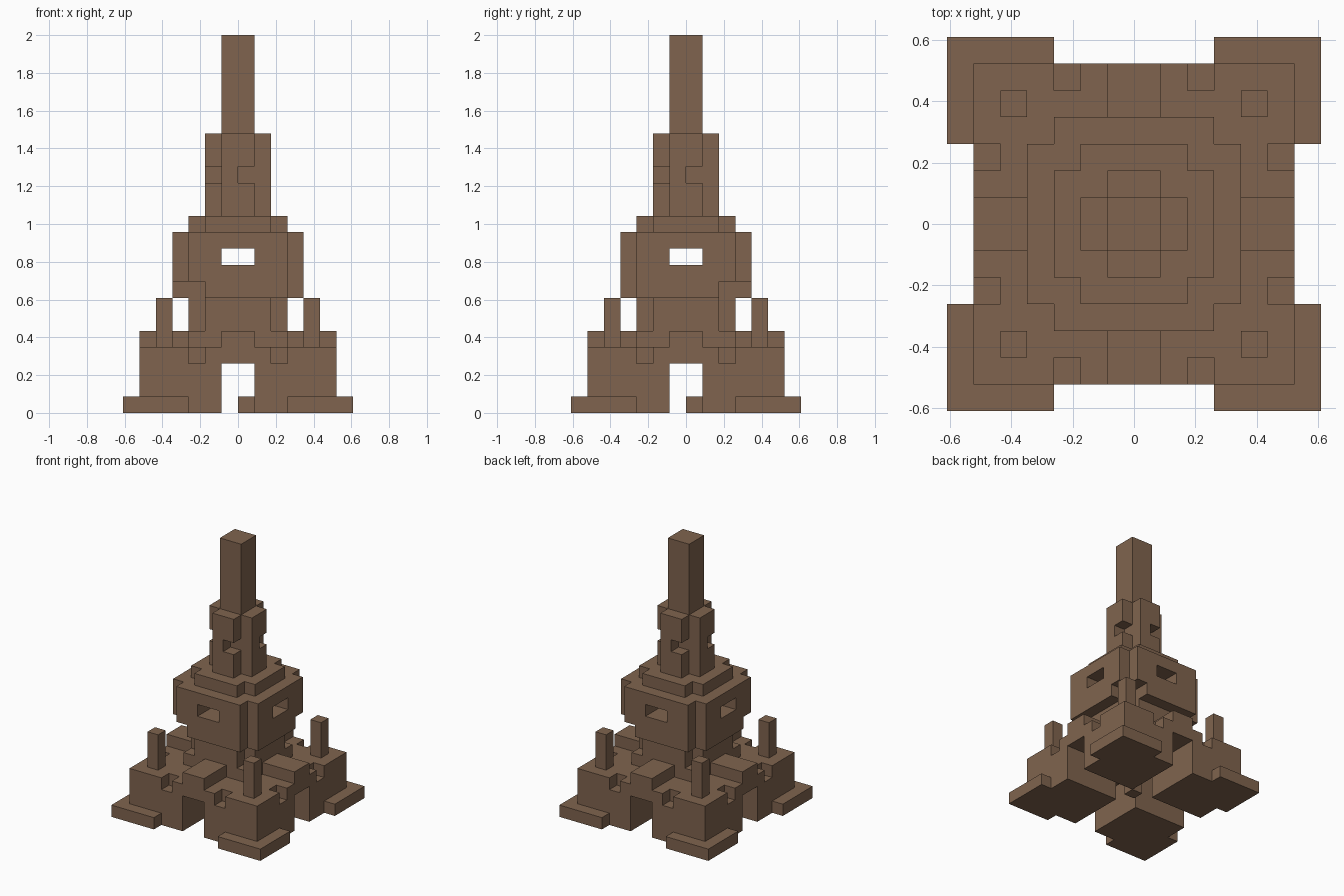
import bpy
import bmesh
from itertools import product
from mathutils import Vector

cube = bpy.data.objects.get("Cube")
if cube:
    bpy.data.objects.remove(cube, do_unlink=True)

U = 2 / 23  # size of one block

brown = bpy.data.materials.new("warm_brown")
brown.use_nodes = True
colour = (0.215, 0.127, 0.077, 1)
brown.diffuse_color = colour
brown.node_tree.nodes["Principled BSDF"].inputs["Base Color"].default_value = colour


def cells(box):
    """Unit blocks inside a box given as (x0, x1, y0, y1, z0, z1)."""
    x0, x1, y0, y1, z0, z1 = box
    return set(product(range(x0, x1), range(y0, y1), range(z0, z1)))


def turned(box, quarters):
    """The box turned about the vertical axis by quarter turns."""
    x0, x1, y0, y1, z0, z1 = box
    for _ in range(quarters):
        x0, x1, y0, y1 = -y1, -y0, x0, x1
    return x0, x1, y0, y1, z0, z1


def cross(r, z0, z1):
    """A square of half width r with one block missing at each corner."""
    return [(-r, r, 1 - r, r - 1, z0, z1), (1 - r, r - 1, -r, r, z0, z1)]


def build(name, solids, cuts=()):
    """Make one closed block mesh from solid boxes minus cut boxes."""
    filled = set().union(*map(cells, solids))
    for cut in cuts:
        filled -= cells(cut)
    bm = bmesh.new()
    for cell in sorted(filled):
        centre = Vector(cell) + Vector((0.5, 0.5, 0.5))
        for axis, sign in product(range(3), (-1, 1)):
            n = Vector((0, 0, 0))
            n[axis] = sign
            if tuple(int(a + b) for a, b in zip(cell, n)) in filled:
                continue
            a = Vector((0, 0, 0))
            a[(axis + 1) % 3] = 0.5
            b = n.cross(a)
            mid = centre + n * 0.5
            corners = (mid + a + b, mid - a + b, mid - a - b, mid + a - b)
            bm.faces.new([bm.verts.new(c * U) for c in corners])
    bmesh.ops.remove_doubles(bm, verts=bm.verts, dist=0.001)
    bmesh.ops.recalc_face_normals(bm, faces=bm.faces)
    mesh = bpy.data.meshes.new(name)
    bm.to_mesh(mesh)
    bm.free()
    mesh.materials.append(brown)
    obj = bpy.data.objects.new(name, mesh)
    bpy.context.collection.objects.link(obj)


# Four legs with feet, notched tops and posts, and the arches between them
corner_names = ("back_left", "back_right", "front_right", "front_left")
side_names = ("left", "back", "right", "front")
for q in range(4):
    leg = [(1, 6, 1, 6, 0, 4), (3, 7, 3, 7, 0, 1)]
    notches = [(2, 3, 5, 6, 3, 4), (5, 6, 2, 3, 3, 4)]
    build(corner_names[q] + "_leg", [turned(b, q) for b in leg],
          [turned(b, q) for b in notches])
    build(corner_names[q] + "_post", [turned((4, 5, 4, 5, 4, 7), q)])
    build(side_names[q] + "_arch", [turned((3, 6, -1, 1, 3, 5), q)])

# Small block on the floor under the arches
build("floor_block", [(0, 1, 0, 1, 0, 1)])

# Core standing on the arches
build("core", [(-3, 3, -3, 3, 4, 5), (-1, 1, -1, 1, 3, 4)] + cross(3, 5, 7))

# Wide gallery with a window on each side and two chipped lower corners
windows = [turned((-1, 1, -4, 4, 9, 10), q) for q in (0, 1)]
chips = [turned((-4, -2, -4, -2, 7, 8), q) for q in (0, 2)]
build("gallery", cross(4, 7, 11), windows + chips)
build("gallery_roof", cross(3, 11, 12))

# Upper tower with a niche in each arm, and the spire
niches = [turned((0, 1, -2, -1, 14, 15), q) for q in range(4)]
build("upper_tower", cross(2, 12, 17), niches)
build("spire", [(-1, 1, -1, 1, 17, 23)])
